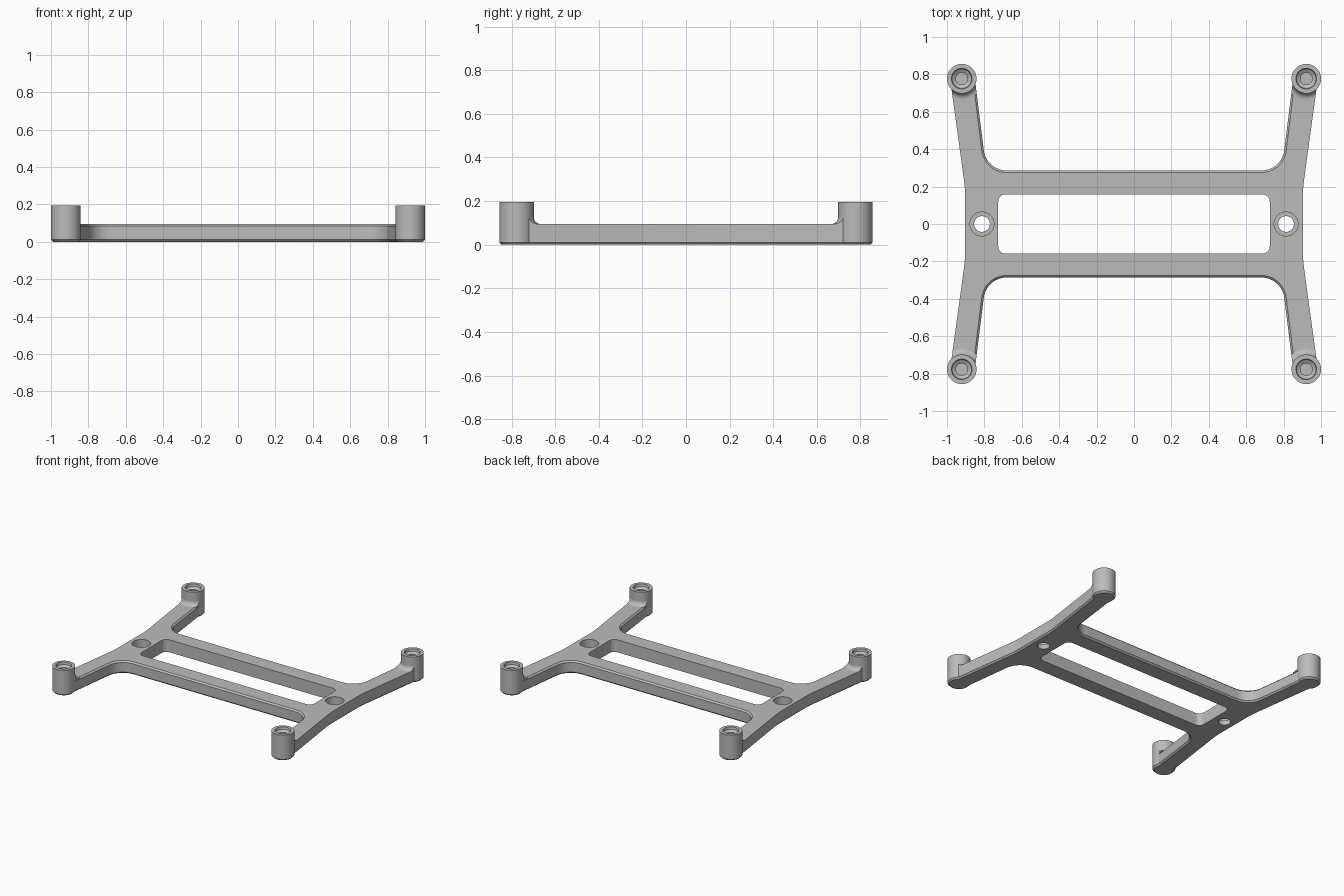
import bpy, bmesh, math
from mathutils import Vector

if "Cube" in bpy.data.objects:
    bpy.data.objects.remove(bpy.data.objects["Cube"], do_unlink=True)

POST = (0.921, 0.777)
POST_R, POST_H = 0.079, 0.195
PLATE_H, EDGE = 0.095, 0.011

grey = bpy.data.materials.new("plain grey")
grey.use_nodes = True
grey.diffuse_color = (0.5, 0.5, 0.5, 1)
grey.node_tree.nodes["Principled BSDF"].inputs["Base Color"].default_value = (0.5, 0.5, 0.5, 1)


def finish(name, bm):
    bmesh.ops.recalc_face_normals(bm, faces=bm.faces)
    mesh = bpy.data.meshes.new(name)
    bm.to_mesh(mesh)
    bm.free()
    mesh.materials.append(grey)
    ob = bpy.data.objects.new(name, mesh)
    bpy.context.collection.objects.link(ob)
    return ob


def activate(ob):
    bpy.ops.object.select_all(action='DESELECT')
    ob.select_set(True)
    bpy.context.view_layer.objects.active = ob


def smooth(ob):
    activate(ob)
    bpy.ops.object.shade_smooth_by_angle(angle=math.radians(30))


def boolean(ob, cutter, operation):
    activate(ob)
    mod = ob.modifiers.new("cut", 'BOOLEAN')
    mod.operation, mod.solver, mod.object = operation, 'EXACT', cutter
    bpy.ops.object.modifier_apply(modifier=mod.name)
    bpy.data.objects.remove(cutter, do_unlink=True)


def prism(outline, z0, z1):
    bm = bmesh.new()
    face = bm.faces.new([bm.verts.new((x, y, z0)) for x, y in outline])
    top = bmesh.ops.extrude_face_region(bm, geom=[face])["geom"]
    bmesh.ops.translate(bm, vec=(0, 0, z1 - z0),
                        verts=[v for v in top if isinstance(v, bmesh.types.BMVert)])
    bmesh.ops.recalc_face_normals(bm, faces=bm.faces)
    return bm


def lathe(name, profile, x, y, steps=48):
    # Spin an (r, z) profile that starts and ends on the axis
    bm = bmesh.new()
    vs = [bm.verts.new((x + r, y, z)) for r, z in profile]
    es = [bm.edges.new(pair) for pair in zip(vs, vs[1:])]
    bmesh.ops.spin(bm, geom=vs + es, cent=(x, y, 0), axis=(0, 0, 1),
                   angle=2 * math.pi, steps=steps)
    bmesh.ops.remove_doubles(bm, verts=bm.verts, dist=1e-5)
    return finish(name, bm)


def corner(a, b, radius, centre, n=8):
    # Arc points from angle a to b in degrees
    return [(centre[0] + radius * math.cos(math.radians(a + (b - a) * i / n)),
             centre[1] + radius * math.sin(math.radians(a + (b - a) * i / n)))
            for i in range(n + 1)]


def blend(p, q, r, n):
    # Quadratic curve from p to r pulled towards q
    p, q, r = Vector(p), Vector(q), Vector(r)
    return [tuple(p * (1 - t) ** 2 + q * 2 * t * (1 - t) + r * t * t)
            for t in (i / n for i in range(n + 1))]


# Frame outline: one quarter, mirrored to all four
fillet_c = (0.664, 0.409)
quarter = blend((0.903, 0.15), (0.903, 0.19), (0.9085, 0.23), 4)
quarter += [(0.977, 0.73), (0.849, 0.76)]
quarter += corner(-7.5, -90, 0.123, (0.681, 0.409), 14)
half = quarter + [(-x, y) for x, y in reversed(quarter)]
outline = half + [(-x, -y) for x, y in half]

# Main frame: bottom edge chamfered all round, top edge only in the notches
bm = prism(outline, 0, PLATE_H)
rim = []
for e in bm.edges:
    a, b = e.verts
    if abs(a.co.z - b.co.z) > 1e-4:
        continue
    side = next(f for f in e.link_faces if abs(f.normal.z) < 0.5)
    outer = side.normal.x * side.calc_center_median().x > 0.5
    if a.co.z < 0.01 or not outer:
        rim.append(e)
bmesh.ops.bevel(bm, geom=rim, offset=EDGE, segments=1, affect='EDGES', profile=0.5)
frame = finish("frame", bm)

# Central window with rounded corners
wx, wy, wr = 0.726, 0.159, 0.04
window = []
for i, (sx, sy) in enumerate([(1, 1), (-1, 1), (-1, -1), (1, -1)]):
    window += corner(90 * i, 90 * i + 90, wr, (sx * (wx - wr), sy * (wy - wr)))
boolean(frame, finish("window_cutter", prism(window, -0.1, 0.2)), 'DIFFERENCE')

# Counterbored screw holes
for s in (-1, 1):
    hole = [(0, -0.1), (0.042, -0.1), (0.042, 0.035), (0.064, 0.035), (0.064, 0.2), (0, 0.2)]
    boolean(frame, lathe("hole_cutter", hole, s * 0.813, 0), 'DIFFERENCE')
smooth(frame)

# Corner posts with countersunk blind holes, and a cove where each meets its arm
post = [(0, 0), (POST_R - EDGE, 0), (POST_R, EDGE), (POST_R, POST_H), (0.055, POST_H),
        (0.052, 0.178), (0.032, 0.165), (0.032, 0.05), (0, 0.05)]
cr = 0.032
cove = [(0.06, 0.09), (POST_R + cr, 0.09)]
cove += corner(270, 180, cr, (POST_R + cr, PLATE_H + cr))
cove += [(0.06, PLATE_H + cr), (0.06, 0.09)]
for sx, side in ((1, "left"), (-1, "right")):
    for sy, end in ((-1, "front"), (1, "back")):
        x, y = sx * POST[0], sy * POST[1]
        smooth(lathe(f"{end}_{side}_post", post, x, y))
        ring = lathe(f"{end}_{side}_post_cove", cove, x, y)
        boolean(ring, finish("arm_limit", prism(outline, 0.05, 0.2)), 'INTERSECT')
        smooth(ring)
